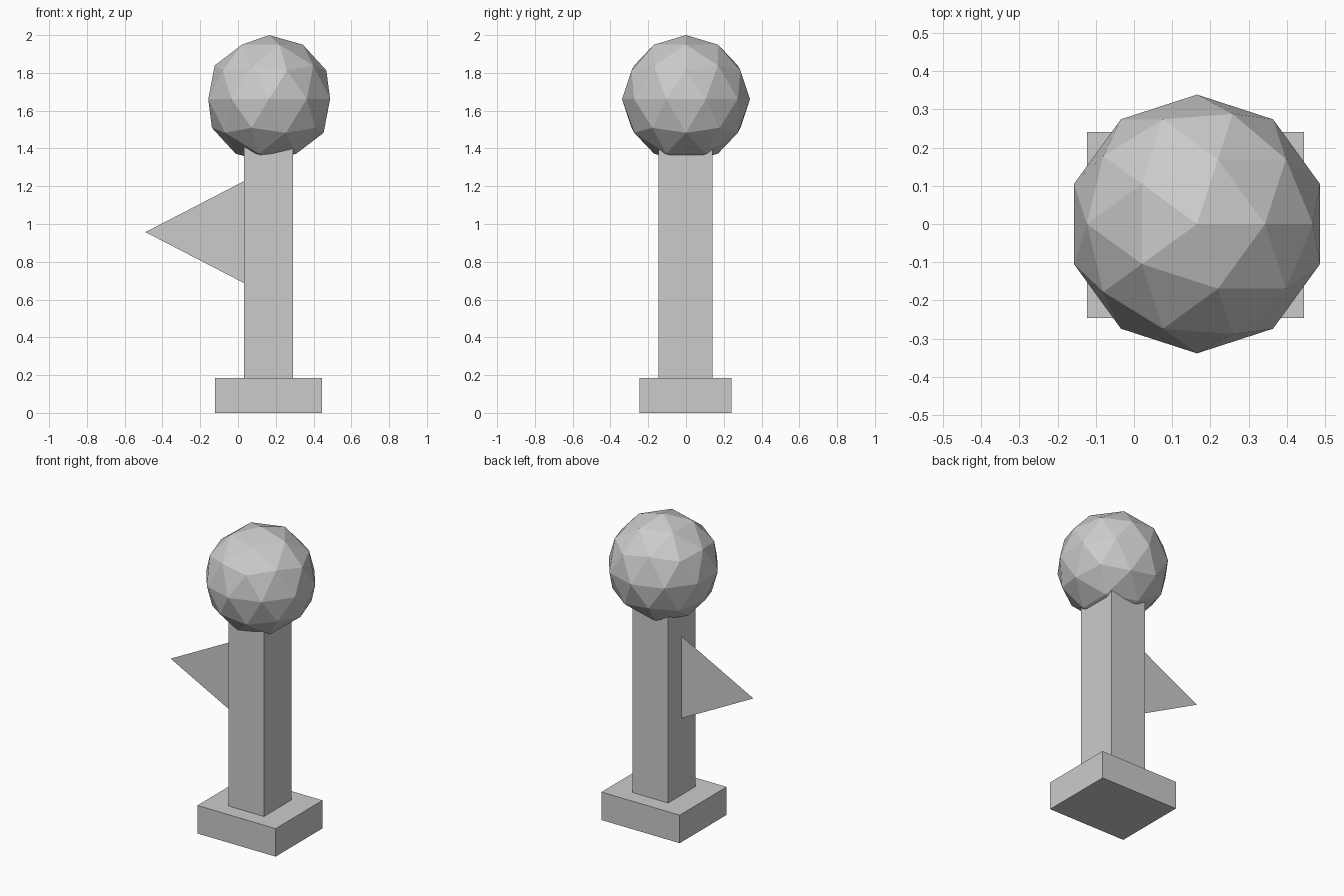
import bpy

cube = bpy.data.objects.get("Cube")
if cube:
    bpy.data.objects.remove(cube, do_unlink=True)

# One plain grey for every part
GREY = (0.6, 0.6, 0.6, 1.0)
grey = bpy.data.materials.new("plain grey")
grey.use_nodes = True
grey.diffuse_color = GREY
grey.node_tree.nodes["Principled BSDF"].inputs["Base Color"].default_value = GREY


def box(name, low, high):
    """Axis-aligned box between two opposite corners."""
    bpy.ops.mesh.primitive_cube_add(size=1, location=[(a + b) / 2 for a, b in zip(low, high)])
    obj = bpy.context.object
    obj.name = name
    obj.scale = [b - a for a, b in zip(low, high)]
    bpy.ops.object.transform_apply(location=False, rotation=False, scale=True)
    obj.data.materials.append(grey)


# Square foot and the post standing on it
box("base", (-0.123, -0.246, 0), (0.446, 0.241, 0.184))
box("post", (0.032, -0.146, 0.184), (0.291, 0.14, 1.42))

# Faceted ball on top, flat shaded
bpy.ops.mesh.primitive_ico_sphere_add(subdivisions=2, radius=0.339, location=(0.165, 0, 1.661))
ball = bpy.context.object
ball.name = "ball"
ball.data.materials.append(grey)

# Paper-thin pennant, its wide end set into the side of the post
mesh = bpy.data.meshes.new("pennant")
mesh.from_pydata([(-0.49, 0, 0.957), (0.05, 0, 0.678), (0.05, 0, 1.236)], [], [(0, 1, 2)])
mesh.materials.append(grey)
pennant = bpy.data.objects.new("pennant", mesh)
bpy.context.collection.objects.link(pennant)
